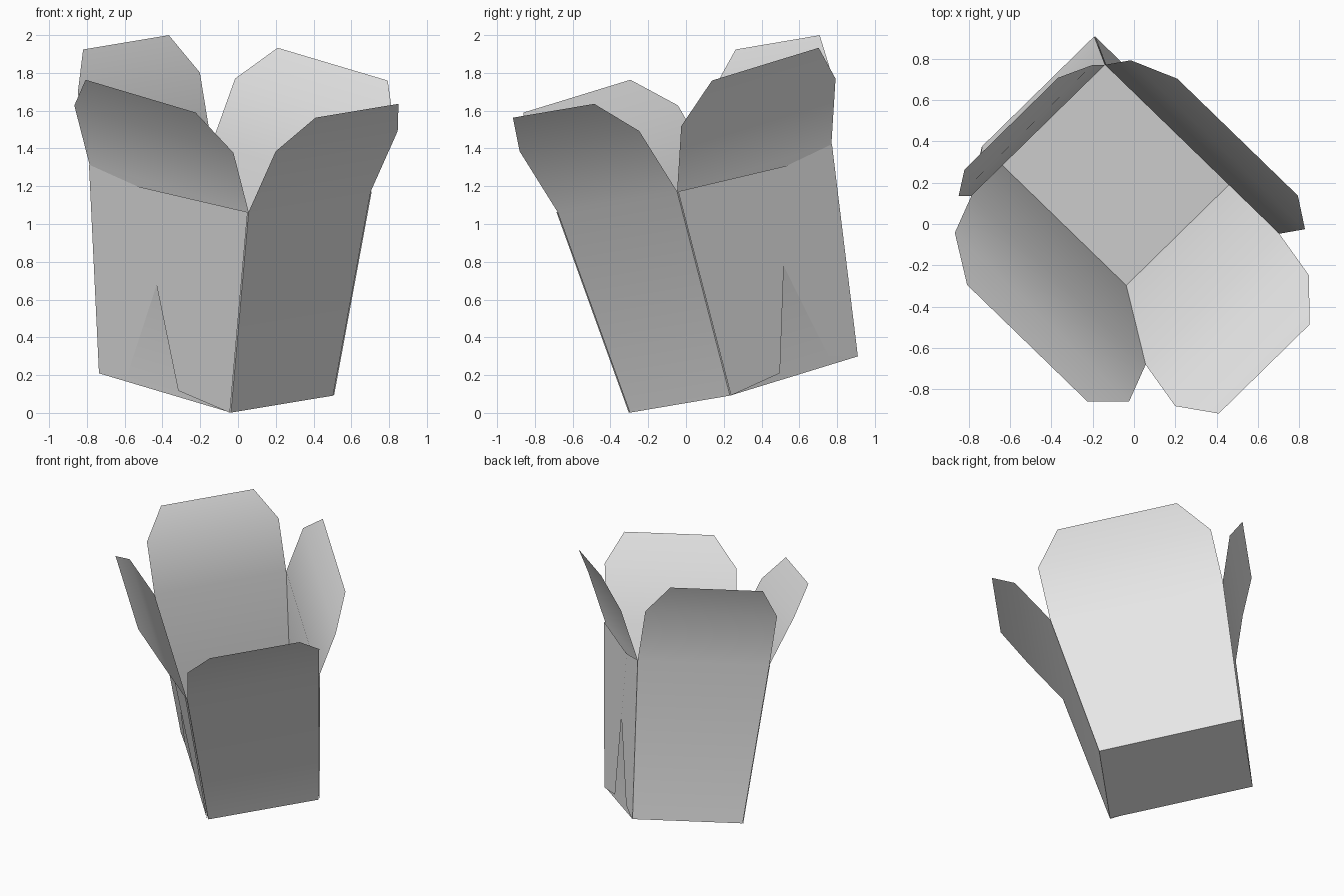
import bpy
from mathutils import Matrix, Vector

cube = bpy.data.objects.get("Cube")
if cube:
    bpy.data.objects.remove(cube, do_unlink=True)

# Plain card colour
card = bpy.data.materials.new("pale_grey_card")
card.use_nodes = True
GREY = (0.8, 0.8, 0.8, 1)
card.diffuse_color = GREY
card.node_tree.nodes["Principled BSDF"].inputs["Base Color"].default_value = GREY

# Tilted frame of the carton: width, depth and height axes around the floor centre
across = Vector((0.709, 0.695, 0.118)).normalized()
up = Vector((0.068, -0.228, 0.971))
up = (up - across * up.dot(across)).normalized()
depth = up.cross(across)
FRAME = Matrix.Translation((-0.115, 0.305, 0.15)) @ Matrix((across, depth, up)).transposed().to_4x4()

HEIGHT = 1.126
FLOOR = (0.381, 0.4955)     # half sizes at the floor
RIM = (0.4555, 0.60)        # half sizes at the fold


def sheet(name, points, faces, smooth=False):
    mesh = bpy.data.meshes.new(name)
    mesh.from_pydata([FRAME @ Vector(p) for p in points], [], faces)
    mesh.materials.append(card)
    mesh.polygons.foreach_set("use_smooth", [smooth] * len(mesh.polygons))
    obj = bpy.data.objects.new(name, mesh)
    bpy.context.collection.objects.link(obj)
    return obj


def place(axis, side, along, out, z):
    """Point on the wall facing the given side of the given axis."""
    return (side * out, side * along, z) if axis == 0 else (-side * along, side * out, z)


def wall(name, axis, side, flap):
    """Wall and its bent top flap; rows are half width, distance out, height."""
    rows = [(FLOOR[1 - axis], FLOOR[axis], 0), (RIM[1 - axis], RIM[axis], HEIGHT)]
    rows += flap
    points = [place(axis, side, s * w, out, z) for w, out, z in rows for s in (-1, 1)]
    faces = [(2 * i, 2 * i + 1, 2 * i + 3, 2 * i + 2) for i in range(len(rows) - 1)]
    sheet(name, points, faces, smooth=True)


# Floor
w, d = FLOOR
sheet("floor", [(-w, -d, 0), (-w, d, 0), (w, d, 0), (w, -d, 0)], [(0, 1, 2, 3)])

# Four walls with clipped flaps
wall("front_left_wall", 1, -1, [(RIM[0], 0.77, 1.493), (0.31, 0.905, 1.688)])
wall("back_right_wall", 1, 1, [(RIM[0], 0.722, 1.491), (0.32, 0.837, 1.686)])
side_flap = [(RIM[1], 0.60, 1.466), (0.415, 0.717, 1.66)]
wall("front_right_wall", 0, -1, side_flap)
wall("back_left_wall", 0, 1, side_flap)

# Overlapping folded panels on the two seamed walls (fraction along, fraction up)
FRONT_PANEL = [(0, 0), (0.395, 0.033), (0.70, 0.965), (0, 1)]
BACK_PANEL = [(1, 0), (1, 1), (0.70, 0.965), (0.40, 0.965), (0.78, 0.042)]


def panel(name, side, outline, lift):
    points = []
    for s, t in outline:
        half = FLOOR[1] + (RIM[1] - FLOOR[1]) * t
        out = FLOOR[0] + (RIM[0] - FLOOR[0]) * t + lift
        points.append((side * out, half * (2 * s - 1), HEIGHT * t))
    order = list(range(len(points)))
    sheet(name, points, [order if side > 0 else order[::-1]])


for label, side in (("right", -1), ("left", 1)):
    panel(label + "_front_fold_panel", side, FRONT_PANEL, 0.008)
    panel(label + "_back_fold_panel", side, BACK_PANEL, 0.004)
